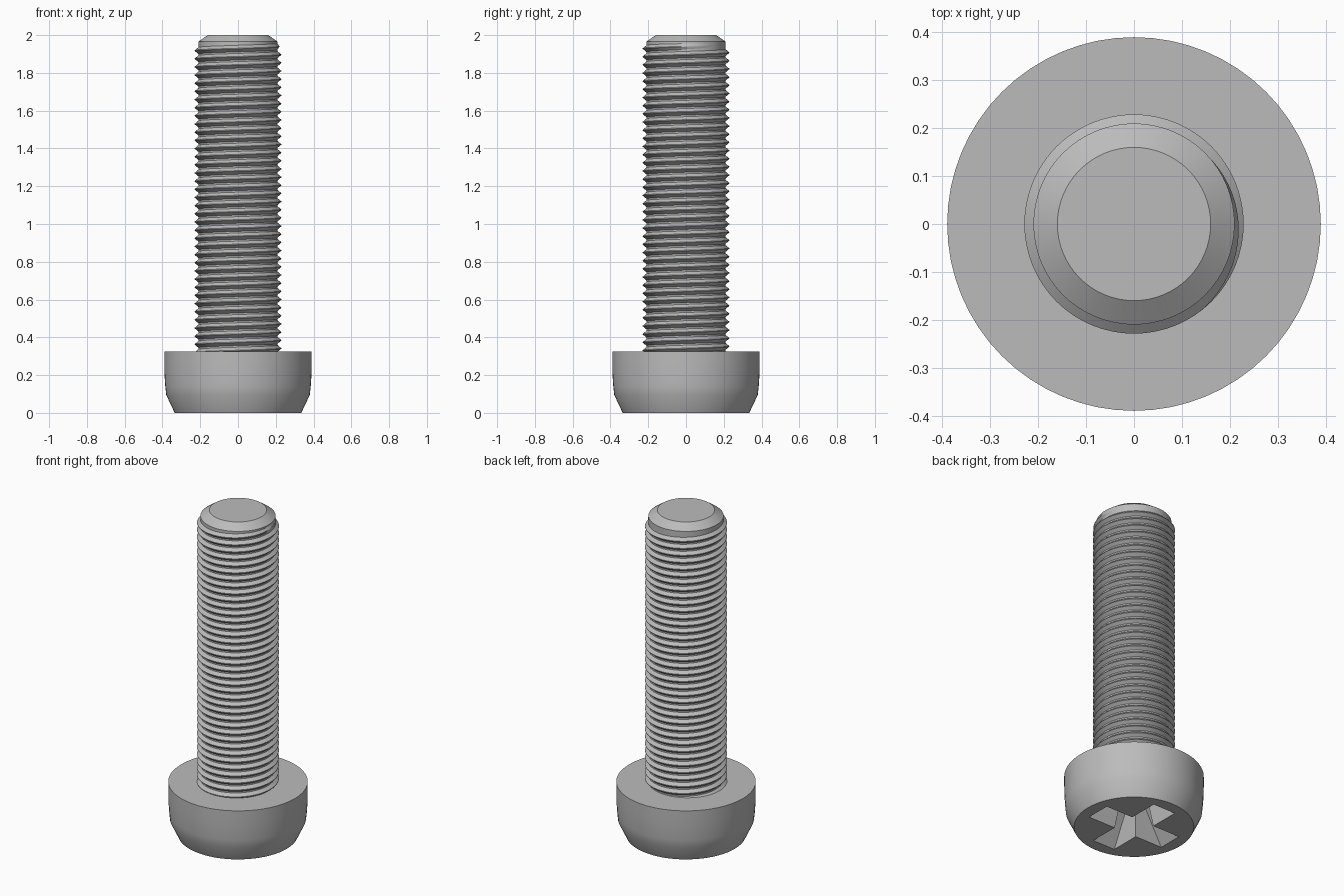
import bpy, bmesh
from math import sin, cos, pi, radians

old = bpy.data.objects.get("Cube")
if old:
    bpy.data.objects.remove(old)

SEG = 64
steel = bpy.data.materials.new("grey steel")
steel.use_nodes = True
GREY = (0.5, 0.5, 0.5, 1)
steel.diffuse_color = GREY
steel.node_tree.nodes["Principled BSDF"].inputs["Base Color"].default_value = GREY


def finish(name, bm, angle=30):
    bmesh.ops.recalc_face_normals(bm, faces=bm.faces)
    mesh = bpy.data.meshes.new(name)
    bm.to_mesh(mesh)
    bm.free()
    mesh.materials.append(steel)
    obj = bpy.data.objects.new(name, mesh)
    bpy.context.collection.objects.link(obj)
    bpy.ops.object.select_all(action="DESELECT")
    obj.select_set(True)
    bpy.context.view_layer.objects.active = obj
    if angle:
        bpy.ops.object.shade_smooth_by_angle(angle=radians(angle))
    return obj


def loft(bm, loops):
    """Bridge closed loops of points and cap both ends."""
    rings = [[bm.verts.new(p) for p in loop] for loop in loops]
    n = len(rings[0])
    for a, b in zip(rings, rings[1:]):
        for i in range(n):
            j = (i + 1) % n
            bm.faces.new((a[i], a[j], b[j], b[i]))
    bm.faces.new(rings[0][::-1])
    bm.faces.new(rings[-1])


def lathe(name, profile):
    bm = bmesh.new()
    loft(bm, [[(r * cos(2 * pi * i / SEG), r * sin(2 * pi * i / SEG), z)
               for i in range(SEG)] for r, z in profile])
    return finish(name, bm)


# Head with its tapered, rounded lower rim
head = lathe("head", [(0.335, 0), (0.38, 0.095), (0.385, 0.14),
                      (0.389, 0.2), (0.39, 0.26), (0.39, 0.325)])

# Shank core with chamfered tip
lathe("shank", [(0.21, 0.3), (0.21, 1.965), (0.16, 2.0)])


# Tapered cross-shaped driver recess, cut into the head
def cross(length, width, z):
    pts = []
    for k in range(4):
        c, s = cos(k * pi / 2), sin(k * pi / 2)
        for x, y in ((length, -width), (length, width), (width, width)):
            pts.append((x * c - y * s, x * s + y * c, z))
    return pts


bm = bmesh.new()
loft(bm, [cross(0.27, 0.078, -0.01), cross(0.12, 0.05, 0.2)])
cutter = finish("recess_cutter", bm, 0)
cutter.hide_render = True
cut = head.modifiers.new("recess", "BOOLEAN")
cut.operation = "DIFFERENCE"
cut.solver = "EXACT"
cut.object = cutter
bpy.context.view_layer.objects.active = head
bpy.ops.object.modifier_apply(modifier=cut.name)
bpy.data.objects.remove(cutter)

# Right-handed helical thread, fading out at the tip
PITCH, TURNS, ROOT, CREST = 0.0432, 38, 0.207, 0.229
END_Z, END_ANGLE = 1.945, radians(45)
steps = TURNS * SEG
fade = SEG * 0.3
bm = bmesh.new()
rows = []
for i in range(steps + 1):
    left = steps - i
    a = END_ANGLE - 2 * pi * left / SEG
    z = END_Z - PITCH * left / SEG
    crest = ROOT + (CREST - ROOT) * min(1, left / fade + 0.1)
    rows.append([bm.verts.new((r * cos(a), r * sin(a), z + dz))
                 for r, dz in ((ROOT, -0.46 * PITCH), (crest, -0.04 * PITCH),
                               (crest, 0.04 * PITCH), (ROOT, 0.46 * PITCH))])
for a, b in zip(rows, rows[1:]):
    for k in range(4):
        m = (k + 1) % 4
        bm.faces.new((a[k], b[k], b[m], a[m]))
bm.faces.new(rows[0])
bm.faces.new(rows[-1][::-1])
finish("thread", bm)
